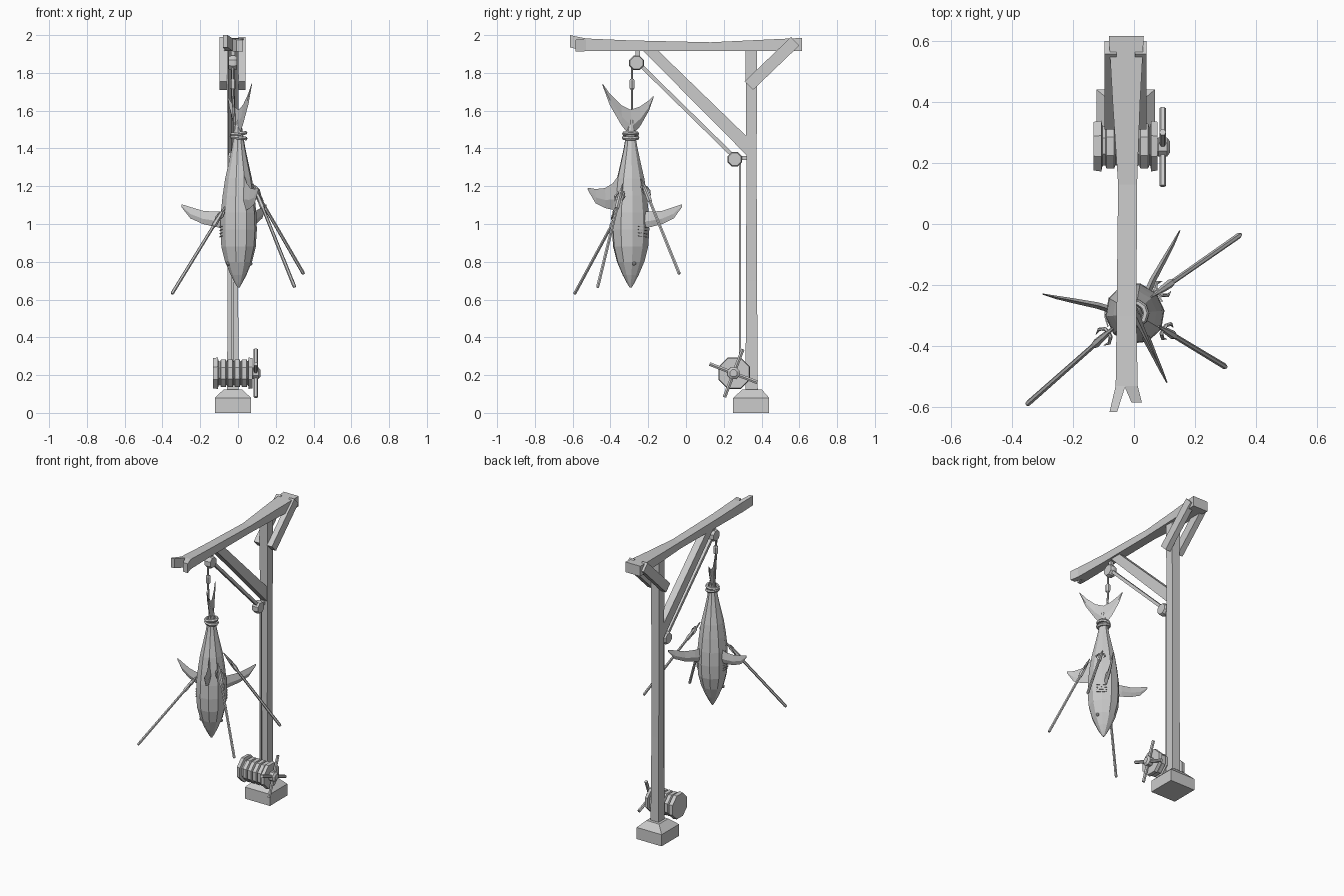
import bpy, bmesh, math
from mathutils import Vector

if "Cube" in bpy.data.objects:
    bpy.data.objects.remove(bpy.data.objects["Cube"])

CX = -0.027  # centre line of the timber frame


def loft(name, *lofts):
    """One object from one or more lofts; each loft is a list of equal-length rings."""
    bm = bmesh.new()
    for rings in lofts:
        vs = [[bm.verts.new(p) for p in r] for r in rings]
        n = len(vs[0])
        for a, b in zip(vs, vs[1:]):
            for i in range(n):
                j = (i + 1) % n
                bm.faces.new((a[i], a[j], b[j], b[i]))
        bm.faces.new(vs[0][::-1])
        bm.faces.new(vs[-1])
    bmesh.ops.recalc_face_normals(bm, faces=bm.faces)
    me = bpy.data.meshes.new(name)
    bm.to_mesh(me)
    bm.free()
    ob = bpy.data.objects.new(name, me)
    bpy.context.collection.objects.link(ob)
    return ob


def rect_z(z, x0, x1, y0, y1):
    return [(x0, y0, z), (x1, y0, z), (x1, y1, z), (x0, y1, z)]


def rect_y(y, x0, x1, z0, z1):
    return [(x0, y, z0), (x1, y, z0), (x1, y, z1), (x0, y, z1)]


def slab(profile, x0, x1):
    return [[(x, y, z) for y, z in profile] for x in (x0, x1)]


def tube(pts, radii, n=6):
    """Rings swept along a path, one radius per point."""
    pts = [Vector(p) for p in pts]
    out = []
    for i, p in enumerate(pts):
        t = (pts[min(i + 1, len(pts) - 1)] - pts[max(i - 1, 0)]).normalized()
        ref = Vector((1, 0, 0)) if abs(t.x) < 0.8 else Vector((0, 0, 1))
        u = t.cross(ref).normalized()
        w = t.cross(u)
        r = radii[i] if isinstance(radii, (list, tuple)) else radii
        out.append([p + r * (math.cos(a) * u + math.sin(a) * w)
                    for a in (math.tau * (k + .5) / n for k in range(n))])
    return out


def lathe_x(stations, y, z, n=8):
    return tube([(x, y, z) for x, r in stations], [r for x, r in stations], n)


# Stone foot and post
loft("base_block", [rect_z(0, -.122, .068, .25, .44), rect_z(.08, -.122, .068, .25, .44),
                    rect_z(.125, -.075, .022, .30, .40)])
loft("post", [rect_z(.11, -.058, .004, .315, .38), rect_z(.7, -.055, .0, .318, .376),
              rect_z(1.3, -.056, .002, .32, .374), rect_z(1.93, -.058, .004, .315, .376)])

# Top beam with a split front end
loft("top_beam",
     [rect_y(.615, -.082, .032, 1.915, 1.985), rect_y(.4, -.07, .02, 1.915, 1.975),
      rect_y(.13, -.052, .01, 1.915, 1.962), rect_y(-.3, -.057, .008, 1.915, 1.972),
      rect_y(-.53, -.06, .012, 1.915, 1.982)],
     [rect_y(-.53, -.06, -.028, 1.915, 1.982), rect_y(-.615, -.08, -.055, 1.935, 2.0)],
     [rect_y(-.53, -.032, .012, 1.915, 1.982), rect_y(-.585, -.008, .026, 1.912, 1.975)])

# Rear pair of braces and the long front brace
rear = [(.556, 1.99), (.60, 1.945), (.355, 1.71), (.31, 1.755)]
loft("rear_braces", slab(rear, -.097, -.057), slab(rear, .003, .041))
loft("front_brace", slab([(-.235, 1.925), (-.155, 1.925), (.325, 1.46), (.325, 1.36)], -.052, -.003))

# Pulleys and their brackets
loft("upper_pulley", lathe_x([(-.05, .036), (-.035, .042), (-.019, .042), (-.004, .036)], -.262, 1.853))
loft("lower_pulley", lathe_x([(-.05, .036), (-.035, .042), (-.019, .042), (-.004, .036)], .258, 1.343))
loft("pulley_brackets", tube([(CX, -.255, 1.93), (CX, -.255, 1.86)], .016, 4),
     tube([(CX, .25, 1.35), (CX, .325, 1.35)], .014, 4))

# Rope run: hook, upper pulley, lower pulley, winch
loft("hoist_rope", tube([(CX, -.235, 1.835), (CX, .25, 1.36)], .014, 4),
     tube([(CX, .286, 1.35), (CX, .286, .24)], .009, 4))
loft("hanging_rope", tube([(CX, -.286, 1.85), (CX, -.286, 1.68), (-.015, -.286, 1.47)], .007))
loft("rope_coupling", tube([(CX, -.286, 1.768), (CX, -.286, 1.76), (CX, -.286, 1.72), (CX, -.286, 1.712)],
                           [.01, .016, .016, .01]))

# Winch drum with end flanges and rope coils
coils = []
for x in (-.094, -.057, -.02, .017):
    coils += [(x, .068), (x + .004, .08), (x + .029, .08), (x + .033, .068)]
loft("winch_drum", lathe_x([(-.132, .086), (-.107, .09), (-.103, .07)] + coils +
                           [(.054, .07), (.056, .09), (.077, .086)], .255, .21))

# Crank hub with four spokes
WY, WZ = .252, .21
spokes = []
for k in range(4):
    a = math.radians(-21 + 90 * k)
    dy, dz = math.cos(a), math.sin(a)
    spokes.append(tube([(.094, WY, WZ), (.094, WY + .136 * dy, WZ + .136 * dz)], .011))
loft("winch_handle", lathe_x([(.07, .025), (.08, .034), (.108, .034), (.118, .02)], WY, WZ), *spokes)

# Fish frame: D points to its back, S to its side
C = Vector((.003, -.293, 0))
D = Vector((.42, -.907, 0))
S = Vector((.907, .42, 0))


def fish(o, s, z):
    return C + D * o + S * s + Vector((0, 0, z))


# Fish body, hanging nose down
body = []
for z, r in [(.664, .006), (.69, .022), (.73, .044), (.80, .075), (.88, .096), (.97, .102), (1.06, .099),
             (1.15, .089), (1.24, .075), (1.32, .056), (1.40, .038), (1.47, .026), (1.55, .014)]:
    body.append([fish(r * math.cos(a), .95 * r * math.sin(a), z)
                 for a in (math.tau * k / 10 for k in range(10))])
loft("fish_body", body)


def fin(sections):
    """Diamond sections: (lead point, trail point, thickness direction)."""
    out = []
    for a, b, t in sections:
        m = a.lerp(b, .4)
        out.append([a, m + t, b, m - t])
    return out


# Tail, back and side fins
loft("tail_fin", fin([(fish(o, 0, lo), fish(o, 0, hi), S * t) for o, lo, hi, t in
                      [(-.132, 1.665, 1.677, .002), (-.107, 1.60, 1.655, .005), (-.055, 1.517, 1.622, .009),
                       (0, 1.46, 1.605, .016), (.055, 1.525, 1.63, .009), (.122, 1.63, 1.69, .005),
                       (.165, 1.735, 1.745, .002)]]))
loft("back_fin", fin([(fish(o, 0, lo), fish(o, 0, hi), S * t) for o, lo, hi, t in
                      [(.06, 1.03, 1.27, .014), (.105, 1.075, 1.215, .012), (.15, 1.085, 1.19, .009),
                       (.205, 1.11, 1.185, .006), (.25, 1.18, 1.192, .002)]]))
sides = []
for m in (1, -1):
    flat = (D * .75 + S * m * .6)
    sides.append(fin([(fish(-o, m * s, lo), fish(-o, m * s, hi), flat * t) for o, s, lo, hi, t in
                      [(.03, .05, .97, 1.07, .012), (.075, .10, .985, 1.065, .011),
                       (.115, .155, 1.0, 1.07, .009), (.155, .21, 1.03, 1.09, .006),
                       (.185, .248, 1.09, 1.105, .002)]]))
loft("side_fins", *sides)

# Gill slits and eyes
gills = []
for m in (1, -1):
    for k in range(4):
        z = .93 + k * .017
        gills.append(tube([fish(.103 * math.cos(a), m * .098 * math.sin(a), z + .01 * (2.2 - a))
                           for a in (1.55, 1.88, 2.2)], .003, 4))
loft("gill_slits", *gills)
loft("eyes", *[tube([fish(.01, m * .05, .79), fish(.01, m * .069, .79), fish(.01, m * .074, .79)],
                    [.011, .011, .005]) for m in (1, -1)])

# Rope lashed round the tail stem
for i, (z, r) in enumerate([(1.457, .037), (1.478, .036)]):
    bpy.ops.mesh.primitive_torus_add(major_segments=10, minor_segments=6, major_radius=r,
                                     minor_radius=.011, location=(C.x, C.y, z),
                                     rotation=(0, .12 * (1 - 2 * i), 0))
    bpy.context.object.name = "tail_rope_%d" % (i + 1)


# Three harpoons stuck in the body, each with hooked barbs
def harpoon(name, end, head):
    e, h = Vector(end), Vector(head)
    u = (h - e).normalized()
    v = u.cross(h - Vector((C.x, C.y, h.z))).normalized()
    parts = [tube([e, e + u * .01, h - u * .06], [.007, .0095, .0085]),
             tube([h - u * .075, h - u * .06, h, h + u * .07], [.011, .014, .011, .003])]
    for m in (1, -1):
        parts.append(tube([h + u * .025, h + v * m * .016 + u * .02, h + v * m * .028 - u * .005,
                           h + v * m * .022 - u * .035], [.006, .007, .006, .001], 5))
    loft(name, *parts)


harpoon("harpoon_left", (-.35, -.59, .63), (-.095, -.365, 1.045))
harpoon("harpoon_right", (.30, -.468, .665), (.105, -.35, 1.15))
harpoon("harpoon_back", (.348, -.035, .735), (.09, -.215, 1.18))
